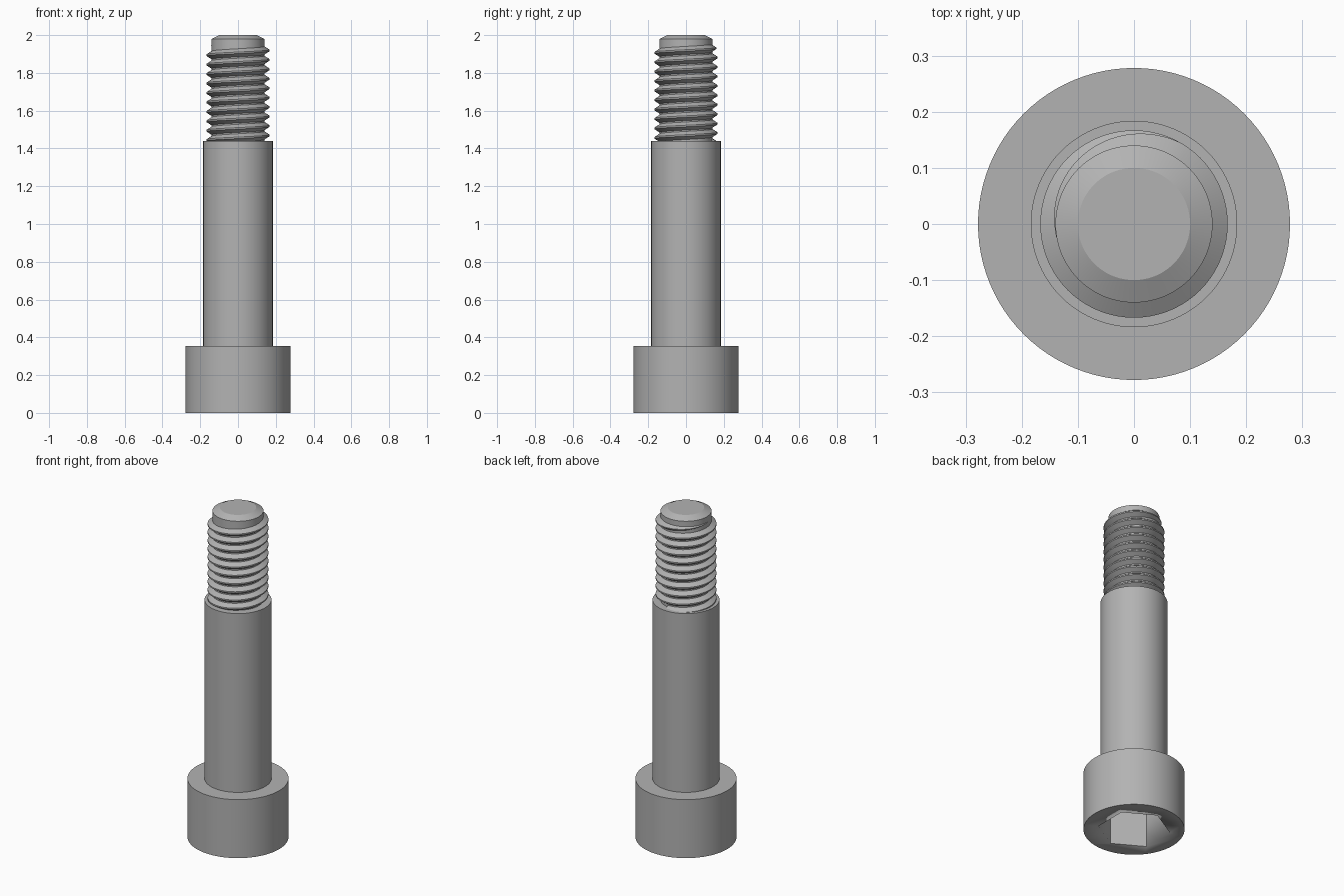
import bpy, bmesh, math
from mathutils import Matrix

cube = bpy.data.objects.get("Cube")
if cube:
    bpy.data.objects.remove(cube, do_unlink=True)

steel = bpy.data.materials.new("grey steel")
steel.use_nodes = True
GREY = (0.45, 0.45, 0.45, 1)
steel.diffuse_color = GREY
steel.node_tree.nodes["Principled BSDF"].inputs["Base Color"].default_value = GREY

SIDES = 96
CORE, CREST = 0.14, 0.167
PITCH = 0.05


def finish(name, bm):
    bmesh.ops.recalc_face_normals(bm, faces=bm.faces)
    mesh = bpy.data.meshes.new(name)
    bm.to_mesh(mesh)
    bm.free()
    obj = bpy.data.objects.new(name, mesh)
    bpy.context.collection.objects.link(obj)
    mesh.materials.append(steel)
    bpy.ops.object.select_all(action="DESELECT")
    obj.select_set(True)
    bpy.context.view_layer.objects.active = obj
    bpy.ops.object.shade_smooth_by_angle(angle=math.radians(20))
    return obj


def lathe(name, profile):
    """Turn (radius, height) points about z and cap both ends."""
    bm = bmesh.new()
    rings = [[bm.verts.new((r * math.cos(math.tau * i / SIDES),
                            r * math.sin(math.tau * i / SIDES), z))
              for i in range(SIDES)] for r, z in profile]
    for a, b in zip(rings, rings[1:]):
        for i in range(SIDES):
            j = (i + 1) % SIDES
            bm.faces.new((a[i], a[j], b[j], b[i]))
    bm.faces.new(rings[0])
    bm.faces.new(rings[-1])
    return finish(name, bm)


# Cylindrical head with a hexagonal socket in its underside
head = lathe("socket_head", [(0.278, 0), (0.278, 0.355)])
bm = bmesh.new()
bmesh.ops.create_cone(bm, cap_ends=True, segments=6, radius1=0.2, radius2=0.2,
                      depth=0.41, matrix=Matrix.Rotation(math.radians(30), 3, "Z").to_4x4())
cutter = finish("hex_cutter", bm)
angle = math.atan2(cutter.data.vertices[0].co.y, cutter.data.vertices[0].co.x)
cutter.rotation_euler.z = math.radians(30) - angle
cutter.hide_render = True
cutter.hide_viewport = True
cut = head.modifiers.new("hex_socket", "BOOLEAN")
cut.operation = "DIFFERENCE"
cut.solver = "EXACT"
cut.object = cutter

# Smooth shoulder, and the threaded core with its chamfered tip
lathe("shoulder", [(0.184, 0.355), (0.184, 1.44)])
lathe("thread_core", [(CORE, 1.44), (CORE, 1.98), (0.10, 2.0)])

# Right-handed V thread, fading into the core at the upper end
bm = bmesh.new()
START, END = 1.43, 1.945
STEPS = 72
count = round((END - START) / PITCH * STEPS)
turn_offset = math.radians(190) - math.tau * count / STEPS
FADE = STEPS * 130 / 360
rows = []
for i in range(count + 1):
    a = turn_offset + math.tau * i / STEPS
    z = START + PITCH * i / STEPS
    f = min(1, max(0.02, (count - i) / FADE))
    tip = CORE + (CREST - CORE) * f
    half = PITCH * (0.06 + 0.42 * f)
    section = [(CORE - 0.004, -half), (tip, -0.004 * f),
               (tip, 0.004 * f), (CORE - 0.004, half)]
    rows.append([bm.verts.new((r * math.cos(a), r * math.sin(a), max(z + dz, START)))
                 for r, dz in section])
for a, b in zip(rows, rows[1:]):
    for k in range(4):
        n = (k + 1) % 4
        bm.faces.new((a[k], a[n], b[n], b[k]))
bm.faces.new(rows[0])
bm.faces.new(rows[-1])
finish("screw_thread", bm)
